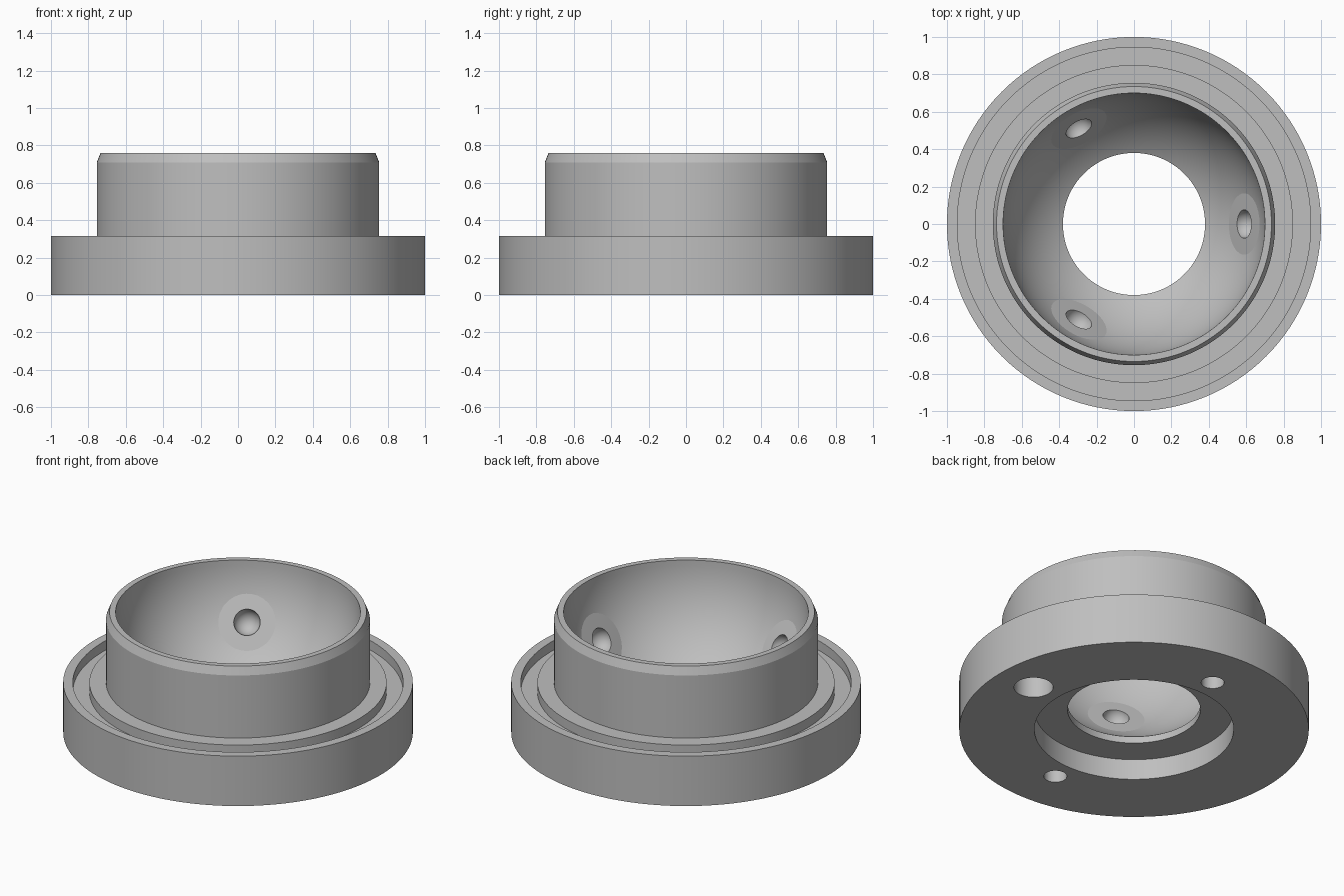
import bpy, bmesh
from math import radians, sqrt, cos, sin
from mathutils import Matrix, Vector

cube = bpy.data.objects.get("Cube")
if cube:
    bpy.data.objects.remove(cube, do_unlink=True)

SEGMENTS = 128
BOWL_R, BOWL_Z = 0.70, 0.76
PAD_R, DIMPLE_R = 0.165, 0.076

grey = bpy.data.materials.new("light grey")
grey.use_nodes = True
color = (0.52, 0.52, 0.52, 1)
grey.diffuse_color = color
grey.node_tree.nodes["Principled BSDF"].inputs["Base Color"].default_value = color


def make_object(name, bm):
    bmesh.ops.recalc_face_normals(bm, faces=bm.faces)
    mesh = bpy.data.meshes.new(name)
    bm.to_mesh(mesh)
    bm.free()
    mesh.materials.append(grey)
    obj = bpy.data.objects.new(name, mesh)
    bpy.context.collection.objects.link(obj)
    return obj


def lathe(name, profile):
    bm = bmesh.new()
    verts = [bm.verts.new((r, 0, z)) for r, z in profile]
    edges = [bm.edges.new((a, b)) for a, b in zip(verts, verts[1:] + verts[:1])]
    bmesh.ops.spin(bm, geom=verts + edges, cent=(0, 0, 0), axis=(0, 0, 1),
                   angle=radians(360), steps=SEGMENTS, use_duplicate=False)
    bmesh.ops.remove_doubles(bm, verts=bm.verts, dist=0.0001)
    return make_object(name, bm)


def cut(target, cutter):
    cutter.hide_render = True
    mod = target.modifiers.new("cut", "BOOLEAN")
    mod.operation = "DIFFERENCE"
    mod.solver = "EXACT"
    mod.object = cutter
    bpy.context.view_layer.objects.active = target
    bpy.ops.object.modifier_apply(modifier=mod.name)
    bpy.data.objects.remove(cutter, do_unlink=True)


# Flanged body with sleeve, ring groove, bottom recess and centre bore
body = lathe("flanged_socket", [
    (0.38, 0.13), (0.57, 0.13), (0.57, 0), (1, 0), (1, 0.315),
    (0.945, 0.315), (0.945, 0.255), (0.85, 0.255), (0.85, 0.315),
    (0.755, 0.315), (0.755, 0.71), (0.735, 0.76), (0.38, 0.76)])

# Round bowl, flattened at three tilted pads
center = Vector((0, 0, BOWL_Z))
pad_distance = sqrt(BOWL_R ** 2 - PAD_R ** 2)
tilt = radians(-30)
pads = [Vector((cos(tilt) * cos(a), cos(tilt) * sin(a), sin(tilt)))
        for a in (radians(120 * i) for i in range(3))]
bm = bmesh.new()
bmesh.ops.create_uvsphere(bm, u_segments=SEGMENTS, v_segments=64, radius=BOWL_R,
                          matrix=Matrix.Translation(center))
for axis in pads:
    cut_geom = bmesh.ops.bisect_plane(
        bm, geom=bm.verts[:] + bm.edges[:] + bm.faces[:],
        plane_co=center + axis * pad_distance, plane_no=axis, clear_outer=True)
    rim = [e for e in cut_geom["geom_cut"] if isinstance(e, bmesh.types.BMEdge)]
    bmesh.ops.contextual_create(bm, geom=rim)
cut(body, make_object("bowl_cutter", bm))

# Round dimple in the middle of each pad
for axis in pads:
    bm = bmesh.new()
    spin = axis.to_track_quat("Z", "Y").to_matrix().to_4x4()
    bmesh.ops.create_uvsphere(
        bm, u_segments=64, v_segments=32, radius=DIMPLE_R,
        matrix=Matrix.Translation(center + axis * pad_distance) @ spin)
    cut(body, make_object("dimple_cutter", bm))

# Blind holes in the underside
for x, y, radius in ((0.75, 0, 0.112), (0, 0.70, 0.066), (0, -0.70, 0.066)):
    bm = bmesh.new()
    bmesh.ops.create_cone(bm, cap_ends=True, segments=64, radius1=radius,
                          radius2=radius, depth=0.4,
                          matrix=Matrix.Translation((x, y, 0)))
    cut(body, make_object("hole_cutter", bm))

bpy.ops.object.select_all(action="DESELECT")
body.select_set(True)
bpy.context.view_layer.objects.active = body
bpy.ops.object.shade_smooth_by_angle(angle=radians(10))
